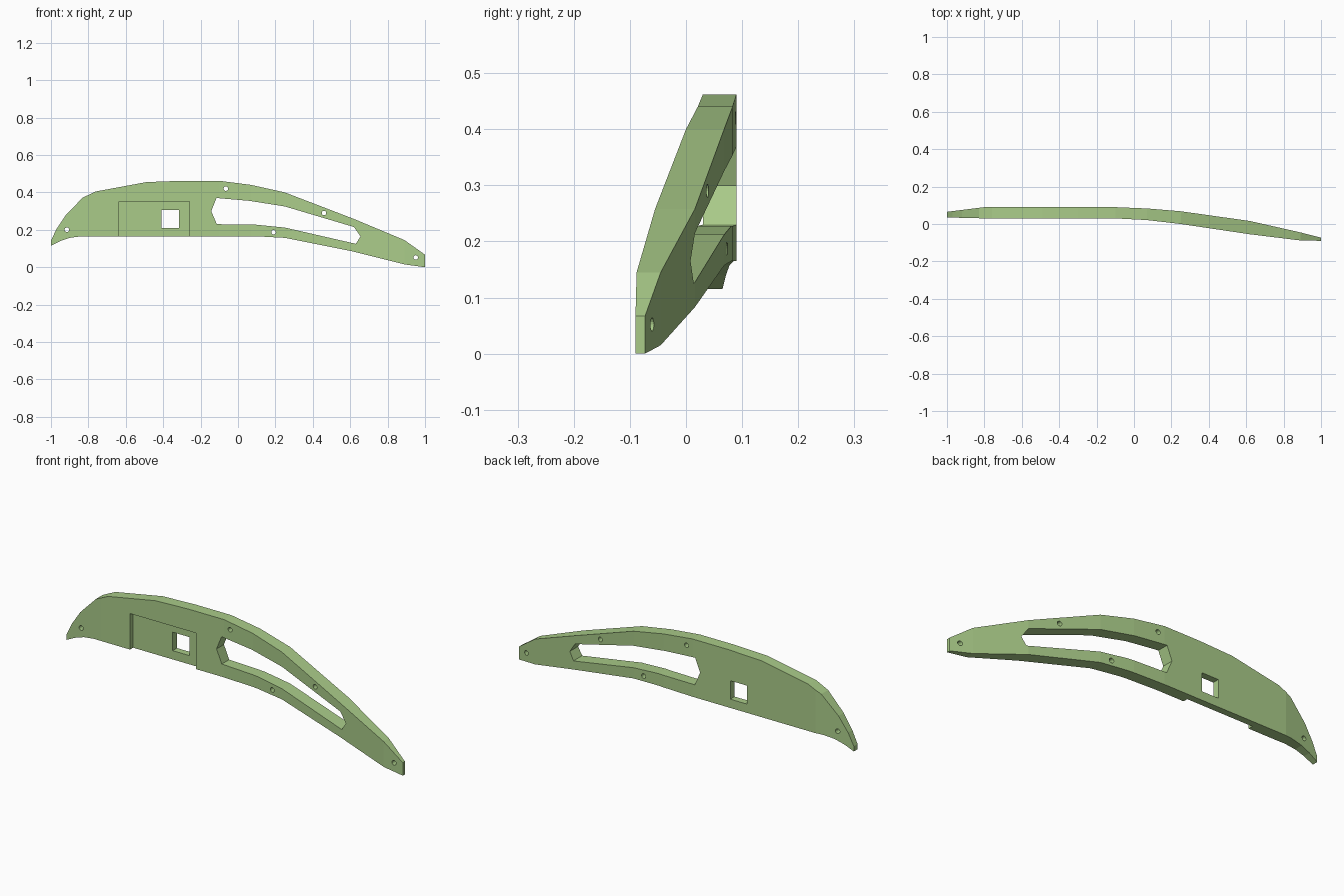
import bpy, bmesh, math

if "Cube" in bpy.data.objects:
    bpy.data.objects.remove(bpy.data.objects["Cube"])

# Plan-view bend: x station -> (front y, back y)
BEND = [(-1, .035, .065), (-.8, .03, .09), (-.1, .03, .09), (.07, .021, .083),
        (.25, 0, .068), (.62, -.055, .016), (.89, -.088, -.045), (1, -.09, -.073)]

OUTLINE = [(-1, .115), (-1, .142), (-.97, .205), (-.92, .28), (-.83, .372),
           (-.76, .405), (-.49, .455), (-.3, .462), (-.1, .462), (.07, .44),
           (.25, .4), (.62, .258), (.89, .145), (1, .067), (1, 0), (.89, .015),
           (.62, .083), (.25, .157), (.1, .165), (-.84, .165), (-.9, .157), (-.95, .14)]
WINDOW = [(-.143, .3), (-.115, .37), (.06, .355), (.25, .325), (.62, .215),
          (.655, .165), (.63, .125), (.25, .212), (.1, .227), (-.113, .23)]
SCREWS = [(-.915, .2), (-.065, .42), (.46, .29), (.19, .187), (.95, .052)]


def rect(x0, x1, z0, z1):
    return [(x0, z0), (x0, z1), (x1, z1), (x1, z0)]


def circle(cx, cz, r, n=16):
    return [(cx + r * math.cos(2 * math.pi * i / n),
             cz + r * math.sin(2 * math.pi * i / n)) for i in range(n)]


def prism(name, pts, y0, y1):
    """Extrude an x-z profile along y."""
    bm = bmesh.new()
    face = bm.faces.new([bm.verts.new((x, y0, z)) for x, z in pts])
    ext = bmesh.ops.extrude_face_region(bm, geom=[face])
    for v in ext["geom"]:
        if isinstance(v, bmesh.types.BMVert):
            v.co.y = y1
    bmesh.ops.recalc_face_normals(bm, faces=bm.faces)
    me = bpy.data.meshes.new(name)
    bm.to_mesh(me)
    bm.free()
    ob = bpy.data.objects.new(name, me)
    bpy.context.collection.objects.link(ob)
    return ob


def cut(body, pts, y0=-1, y1=2):
    cutter = prism("cutter", pts, y0, y1)
    cutter.hide_render = True
    mod = body.modifiers.new("cut", "BOOLEAN")
    mod.operation, mod.solver, mod.object = "DIFFERENCE", "EXACT", cutter
    bpy.context.view_layer.objects.active = body
    bpy.ops.object.modifier_apply(modifier=mod.name)
    bpy.data.objects.remove(cutter)


def bend(x, t):
    """Depth fraction t (0 front, 1 back) to real y at station x."""
    for (xa, fa, ba), (xb, fb, bb) in zip(BEND, BEND[1:]):
        if x <= xb + 1e-6:
            k = (x - xa) / (xb - xa)
            f, b = fa + k * (fb - fa), ba + k * (bb - ba)
            return f + t * (b - f)
    return BEND[-1][1] + t * (BEND[-1][2] - BEND[-1][1])


# Flat panel of unit depth with all openings
panel = prism("curved_trim_panel", OUTLINE, 0, 1)
cut(panel, WINDOW)
cut(panel, rect(-.635, -.26, .1, .35), -1, .42)   # front recess, open at the bottom
cut(panel, rect(-.41, -.315, .21, .305))          # square opening
for sx, sz in SCREWS:
    cut(panel, circle(sx, sz, .012))

# Crease at the bend stations, then bend and taper the depth
bm = bmesh.new()
bm.from_mesh(panel.data)
bmesh.ops.triangulate(bm, faces=bm.faces)
for x, _, _ in BEND[1:-1]:
    bmesh.ops.bisect_plane(bm, geom=bm.verts[:] + bm.edges[:] + bm.faces[:],
                           plane_co=(x, 0, 0), plane_no=(1, 0, 0), dist=1e-5)
for v in bm.verts:
    v.co.y = bend(v.co.x, v.co.y)
bmesh.ops.recalc_face_normals(bm, faces=bm.faces)
bm.to_mesh(panel.data)
bm.free()

# Green plastic
mat = bpy.data.materials.new("green_plastic")
mat.diffuse_color = (.4, .6, .25, 1)
mat.use_nodes = True
mat.node_tree.nodes["Principled BSDF"].inputs["Base Color"].default_value = mat.diffuse_color
panel.data.materials.clear()
panel.data.materials.append(mat)
